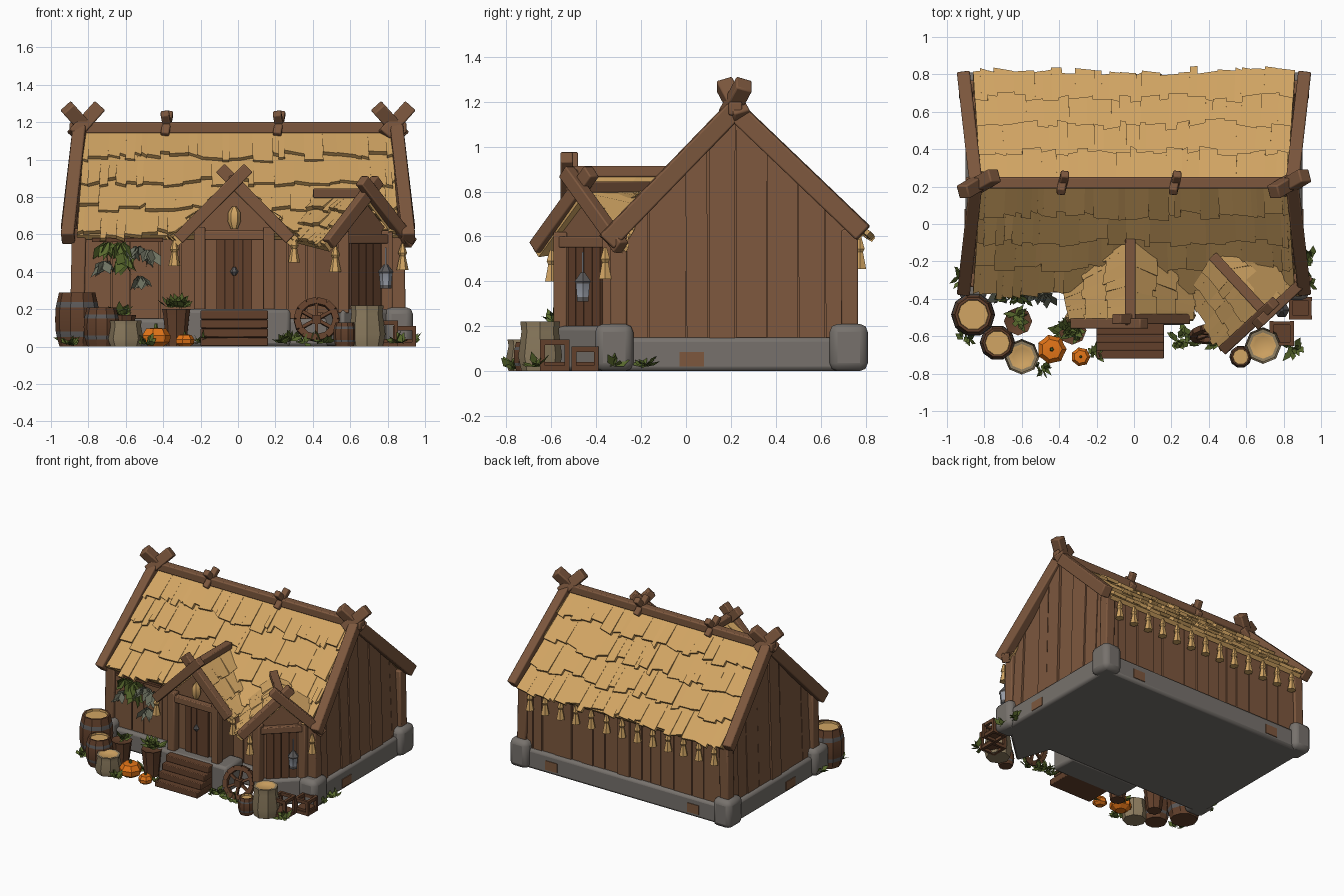
import bpy, bmesh, math, random
from mathutils import Vector as V

if "Cube" in bpy.data.objects:
    bpy.data.objects.remove(bpy.data.objects["Cube"])
random.seed(4)
rnd = random.uniform

def mat(name, r, g, b):
    m = bpy.data.materials.new(name)
    m.diffuse_color = [(c / 255) ** 2.2 for c in (r, g, b)] + [1]
    m.use_nodes = True
    m.node_tree.nodes["Principled BSDF"].inputs["Base Color"].default_value = m.diffuse_color
    return m

WOOD = mat("brown wood", 124, 88, 64)
DARK = mat("dark wood", 98, 66, 47)
THATCH = mat("straw thatch", 208, 163, 99)
STONE = mat("grey stone", 118, 113, 108)
IRON = mat("iron", 92, 90, 90)
SACK = mat("sackcloth", 140, 124, 96)
ORANGE = mat("pumpkin orange", 226, 116, 30)
GREEN = mat("leaf green", 88, 104, 48)
HERB = mat("dried herb", 108, 112, 96)
GLASS = mat("lantern glass", 150, 155, 165)

def finish(name, bm, *mats, bevel=0, smooth=30):
    bmesh.ops.recalc_face_normals(bm, faces=bm.faces)
    me = bpy.data.meshes.new(name)
    bm.to_mesh(me)
    bm.free()
    ob = bpy.data.objects.new(name, me)
    bpy.context.collection.objects.link(ob)
    for m in mats:
        me.materials.append(m)
    if bevel:
        md = ob.modifiers.new("bevel", 'BEVEL')
        md.width, md.segments = bevel, 2
    if smooth:
        bpy.ops.object.select_all(action='DESELECT')
        ob.select_set(True)
        bpy.context.view_layer.objects.active = ob
        bpy.ops.object.shade_smooth_by_angle(angle=math.radians(smooth))
    return ob

def slab(bm, pts, off):
    """prism from a polygon and an offset vector"""
    a = [bm.verts.new(V(p)) for p in pts]
    b = [bm.verts.new(V(p) + V(off)) for p in pts]
    bm.faces.new(a)
    bm.faces.new(b[::-1])
    for i in range(len(a)):
        j = (i + 1) % len(a)
        bm.faces.new((a[i], b[i], b[j], a[j]))

def box(bm, x0, x1, y0, y1, z0, z1):
    slab(bm, [(x0, y0, z0), (x1, y0, z0), (x1, y1, z0), (x0, y1, z0)], (0, 0, z1 - z0))

def beam(bm, a, b, w, h, up=(0, 0, 1)):
    """timber from a to b, w along side axis, h along up axis"""
    a, b = V(a), V(b)
    d = b - a
    s = d.cross(V(up)).normalized()
    u = s.cross(d).normalized()
    slab(bm, [a + s * w / 2 * i + u * h / 2 * j for i, j in ((-1, -1), (1, -1), (1, 1), (-1, 1))], d)

def lathe(bm, prof, n, loc, lobes=0):
    """profile of (radius, z, material index of the band above)"""
    rings = []
    for r, z, _ in prof:
        rings.append([bm.verts.new((loc[0] + r * (1 - lobes * (k % 2)) * math.cos(k * math.tau / n),
                                    loc[1] + r * (1 - lobes * (k % 2)) * math.sin(k * math.tau / n),
                                    loc[2] + z)) for k in range(n)])
    for i in range(len(rings) - 1):
        for k in range(n):
            f = bm.faces.new((rings[i][k], rings[i][(k + 1) % n], rings[i + 1][(k + 1) % n], rings[i + 1][k]))
            f.material_index = prof[i][2]
    bm.faces.new(rings[0][::-1])
    bm.faces.new(rings[-1]).material_index = prof[-1][2]

def leaves(name, spots, m, n=12, size=.06, lean=(0, 0, .4)):
    bm = bmesh.new()
    for p in spots:
        for _ in range(n):
            d = (V((rnd(-1, 1), rnd(-1, 1), rnd(-.2, .6))).normalized() + V(lean)).normalized()
            s = d.cross(V((rnd(-1, 1), rnd(-1, 1), 1))).normalized() * size * .28
            L, c = size * rnd(.7, 1.3), V(p) + V((rnd(-.02, .02), rnd(-.02, .02), 0))
            q = [c, c + d * L * .5 + s, c + d * L, c + d * L * .5 - s]
            bm.faces.new([bm.verts.new((v.x, v.y, max(v.z, .004))) for v in q])
    finish(name, bm, m, smooth=0)

def thatch(name, r0, r1, e0, e1, rows, cols):
    """overlapping ragged straw bundles from a ridge line to an eave line"""
    r0, r1, e0, e1 = map(V, (r0, r1, e0, e1))
    n = (r1 - r0).cross(e0 - r0).normalized()
    n = n if n.z > 0 else -n
    S = lambda u, v: r0.lerp(r1, u).lerp(e0.lerp(e1, u), v)
    bm = bmesh.new()
    slab(bm, [S(0, 0), S(1, 0), S(1, 1), S(0, 1)], n * -.03)
    for i in range(rows):
        u = 0
        while u < 1:
            w = min(u + rnd(.4, 1.6) / cols, 1)
            v0, v1 = max(i / rows - .03, 0), (i + 1) / rows
            t, k = n * rnd(.022, .036), rnd(-.02, .05)
            slab(bm, [S(u, v0) + n * .004, S(w, v0) + n * .004,
                      S(w, v1 + k + rnd(-.02, .02)) + t, S(u, v1 + k + rnd(-.02, .02)) + t], n * -.024)
            u = w
    finish(name, bm, THATCH, smooth=0)

def roof_z(y):
    return 1.12 - (.22 - y) * 1.0 if y < .22 else 1.12 - (y - .22) * .93

# rotated corner bay: s along its face, o outward
def B(s, o, z):
    return V((.66 + .73 * s + .68 * o, -.43 + .68 * s - .73 * o, z))

# --- stone footing
bm = bmesh.new()
box(bm, -.9, .9, -.35, .77, 0, .15)
box(bm, -.32, .28, -.54, -.33, 0, .2)
slab(bm, [B(-.2, .06, 0), B(.2, .06, 0), (.86, -.28, 0), (.45, -.28, 0)], (0, 0, .2))
finish("stone_footing", bm, STONE, bevel=.02)
bm = bmesh.new()
for sx in (-1, 1):
    for y in (-.32, .725):
        box(bm, sx * .86 - .075, sx * .86 + .075, y - .085, y + .085, 0, .21)
finish("corner_stones", bm, STONE, bevel=.035)
bm = bmesh.new()
for sx in (-1, 1):
    box(bm, sx * .9 - .005, sx * .9 + .005, -.03, .08, .02, .085)
    box(bm, sx * .6 - .05, sx * .6 + .05, .767, .775, .03, .1)
finish("patch_bricks", bm, WOOD)

# --- main walls, gable planks and corner posts
bm = bmesh.new()
prof = [(-.3, .12), (.73, .12), (.73, roof_z(.73)), (.22, 1.12), (-.3, roof_z(-.3))]
slab(bm, [(-.84, y, z) for y, z in prof], (1.68, 0, 0))
finish("main_walls", bm, WOOD)
bm = bmesh.new()
for sx in (-1, 1):
    cuts = [-.29, -.17, .0, .1, .22, .36, .5, .62, .74]
    for a, b in zip(cuts, cuts[1:]):
        k = rnd(-.02, .02)
        slab(bm, [(sx * .865, a + .004, .13), (sx * .865, b - .002, .13), (sx * .84, b - .004 + k * .4, roof_z(b)),
                  (sx * .84, a + k * .4, roof_z(a))], (sx * rnd(.004, .022), 0, 0))
x = -.84
while x < .8:
    w = min(x + rnd(.07, .17), .84)
    box(bm, x + .003, w - .003, .72, rnd(.737, .752), .13, .64)
    box(bm, x + .003, w - .003, rnd(-.325, -.31), -.29, .13, .6)
    x = w
finish("wall_planks", bm, WOOD)
bm = bmesh.new()
for sx in (-1, 1):
    for y in (-.3, .73):
        beam(bm, (sx * .86, y, .15), (sx * .85, y, .63), .075, .075, (0, 1, 0))
finish("corner_posts", bm, WOOD, bevel=.008)

# --- main roof
thatch("front_thatch", (-.82, .21, 1.15), (.82, .21, 1.15), (-.86, -.35, .595), (.86, -.35, .595), 4, 24)
thatch("back_thatch", (-.82, .22, 1.15), (.82, .22, 1.15), (-.86, .79, .605), (.86, .79, .605), 4, 24)
bm = bmesh.new()
beam(bm, (-.9, .22, 1.17), (.9, .22, 1.17), .06, .06)
for sx in (-1, 1):
    for y, z in ((-.355, .575), (.79, .615)):
        beam(bm, (sx * .845, .215, 1.165), (sx * .91, y, z), .07, .085)
    for t in (-1, 1):
        beam(bm, (sx * .83 - t * .05, .215 - t * .035, 1.13), (sx * .83 + t * .085, .215 + t * .045, 1.28), .075, .075, (0, 1, 0))
for x in (-.38, .22):
    for t in (-1, 1):
        beam(bm, (x - t * .012, .22 - t * .05, 1.13), (x + t * .012, .22 + t * .05, 1.25), .045, .045, (1, 0, 0))
finish("roof_timbers", bm, WOOD, bevel=.008)

# --- entrance porch
bm = bmesh.new()
slab(bm, [(-.22, -.45, .18), (.18, -.45, .18), (.18, -.45, .63), (-.02, -.45, .86), (-.22, -.45, .63)], (0, .25, 0))
finish("porch_walls", bm, WOOD)
for s in (-1, 1):
    thatch("porch_thatch", (-.02, -.53, .87), (-.02, -.08, .87), (-.02 + s * .32, -.51, .56), (-.02 + s * .34, -.33, .58), 3, 6)
bm = bmesh.new()
beam(bm, (-.02, -.54, .89), (-.02, -.08, .89), .055, .05)
for s in (-1, 1):
    o = .012 * s
    beam(bm, (-.02 - s * .075, -.52 + o, .955), (-.02 + s * .3, -.52 + o, .575), .055, .065, (0, 0, 1))
    beam(bm, (-.02 + s * .185, -.49, .18), (-.02 + s * .185, -.49, .64), .06, .06, (0, 1, 0))
beam(bm, (-.21, -.49, .595), (.17, -.49, .595), .05, .05)
finish("porch_timbers", bm, WOOD, bevel=.006)
bm = bmesh.new()
for k in range(4):
    box(bm, -.115 + k * .0485, -.07 + k * .0485, -.47, -.44, .2, .57)
finish("door_planks", bm, DARK)
bm = bmesh.new()
lathe(bm, [(.008, 0, 0), (.022, .02, 0), (.008, .045, 0)], 6, (-.02, -.475, .38))
finish("door_knocker", bm, IRON)
bm = bmesh.new()
lathe(bm, [(.018, 0, 0), (.035, .04, 0), (.032, .09, 0), (.01, .12, 0)], 6, (-.02, -.475, .63))
finish("gable_straw_charm", bm, THATCH)
bm = bmesh.new()
for k in range(4):
    box(bm, -.2, .16, -.72 + k * .043, -.5, k * .048 + .002, k * .048 + .05)
finish("entrance_steps", bm, DARK, bevel=.005)

# --- diagonal corner bay
bm = bmesh.new()
slab(bm, [B(-.17, .02, .18), B(.17, .02, .18), B(.17, .02, .62), B(0, .02, .78), B(-.17, .02, .62)], B(0, -.2, 0) - B(0, .0, 0))
finish("bay_walls", bm, WOOD)
thatch("bay_thatch_left", B(0, .06, .80), (.42, -.17, .80), B(-.3, .05, .53), (.3, -.37, .575), 3, 6)
thatch("bay_thatch_right", B(0, .06, .80), (.42, -.17, .80), B(.28, .05, .54), (.77, -.2, .74), 3, 6)
bm = bmesh.new()
beam(bm, B(0, .08, .82), (.42, -.17, .82), .055, .05)
for s in (-1, 1):
    o = .065 + .012 * s
    beam(bm, B(-s * .07, o, .89), B(s * .29, o, .55), .055, .065)
    beam(bm, B(s * .16, .03, .18), B(s * .16, .03, .62), .06, .06, (1, 0, 0))
beam(bm, B(-.18, .03, .575), B(.18, .03, .575), .05, .05)
finish("bay_timbers", bm, WOOD, bevel=.006)
bm = bmesh.new()
for k in range(4):
    s = -.105 + k * .054
    slab(bm, [B(s, .02, .2), B(s + .05, .02, .2), B(s + .05, .02, .55), B(s, .02, .55)], B(0, .015, 0) - B(0, 0, 0))
finish("bay_panel_planks", bm, DARK)
bm = bmesh.new()
lathe(bm, [(.03, 0, 1), (.03, .02, 0), (.036, .08, 1), (.042, .09, 1), (.01, .13, 1)], 6, (.79, -.46, .31))
beam(bm, (.79, -.46, .43), (.79, -.46, .53), .008, .008, (0, 1, 0))
finish("hanging_lantern", bm, GLASS, IRON)

# --- straw tassels under the eaves
bm = bmesh.new()
spots = [(-.78 + k * .13, .775, .455) for k in range(13)]
spots += [(-.34, -.5, .43), (.52, -.6, .4), (.88, -.36, .41), (.3, -.49, .45)]
for p in spots:
    lathe(bm, [(.032, 0, 0), (.016, .075, 0), (.024, .09, 0), (.008, .14, 0)], 6, p)
finish("straw_tassels", bm, THATCH)

# --- barrels, sacks, pots
def barrel(x, y, r, h):
    bm = bmesh.new()
    lathe(bm, [(r * .8, 0, 0), (r * .92, h * .18, 1), (r * .97, h * .28, 0), (r, h * .5, 0), (r * .97, h * .72, 1),
               (r * .92, h * .82, 0), (r * .82, h, 0), (r * .7, h, 2), (r * .68, h - .015, 2)], 10, (x, y, 0))
    finish("barrel", bm, DARK, IRON, THATCH)
def sack(x, y, r, h):
    bm = bmesh.new()
    lathe(bm, [(r * .85, 0, 0), (r, h * .3, 0), (r * .85, h * .8, 0), (r * .9, h, 0), (r * .72, h, 1), (r * .5, h - .01, 1)], 8, (x, y, 0))
    finish("grain_sack", bm, SACK, THATCH)
barrel(-.86, -.485, .118, .29)
barrel(-.73, -.635, .095, .21)
barrel(.57, -.71, .06, .13)
sack(-.6, -.71, .095, .14)
sack(.69, -.65, .098, .22)
bm = bmesh.new()
for x, y, z, r, h in ((-.62, -.52, 0, .07, .17), (-.33, -.57, 0, .07, .2)):
    lathe(bm, [(r * .75, 0, 0), (r, h * .85, 0), (r * 1.08, h, 0), (r * .8, h - .01, 0)], 8, (x, y, z))
finish("plant_pots", bm, DARK)
bm = bmesh.new()
for x, y, r in ((-.44, -.67, .08), (-.285, -.71, .052)):
    lathe(bm, [(r * .5, 0, 0), (r * .95, r * .3, 0), (r, r * .75, 0), (r * .7, r * 1.2, 0), (r * .2, r * 1.25, 0)], 14, (x, y, 0), .12)
    lathe(bm, [(r * .16, r * 1.2, 1), (r * .1, r * 1.55, 1)], 5, (x, y, 0))
finish("pumpkins", bm, ORANGE, GREEN)

# --- crates and leaning wheel
bm = bmesh.new()
for x, y, s, h in ((.79, -.585, .055, .14), (.89, -.45, .05, .11)):
    for a, b in ((-1, -1), (1, -1), (1, 1), (-1, 1)):
        beam(bm, (x + a * s, y + b * s, 0), (x + a * s, y + b * s, h), .022, .022, (0, 1, 0))
        for z in (.012, h - .012):
            beam(bm, (x + a * s, y + b * s, z), (x - b * s, y + a * s, z), .02, .024)
    box(bm, x - s, x + s, y - s, y + s, .02, .04)
finish("crates", bm, DARK)
bm = bmesh.new()
W = lambda a, r: V((.42 + r * math.cos(a), -.585 + .35 * r * math.sin(a) + .12 * r * math.cos(a), .145 + .95 * r * math.sin(a)))
for k in range(12):
    a, b = k * math.tau / 12, (k + 1) * math.tau / 12
    beam(bm, W(a, .105), W(b, .105), .035, .03, (0, 1, -.35))
    if k % 2:
        beam(bm, W(0, 0), W(a, .1), .018, .018, (0, 1, -.35))
box(bm, .395, .445, -.61, -.56, .12, .17)
finish("cart_wheel", bm, DARK)

# --- plants and drying herbs
leaves("pot_leaves", [(-.33, -.57, .21), (-.36, -.56, .21), (-.3, -.57, .21), (-.63, -.5, .17)], GREEN, 16, .07)
leaves("ground_leaves", [(.23, -.62, .02), (.29, -.61, .03), (.36, -.62, .02), (-.5, -.77, .01), (-.38, -.57, .02), (-.2, -.68, .02),
       (.86, -.66, .02), (.93, -.32, .02), (.94, -.19, .02), (-.93, -.28, .03), (.46, -.63, .02), (-.9, -.6, .01)], GREEN, 12, .065)
leaves("green_herbs", [(-.7, -.37, .56), (-.62, -.37, .56), (-.61, -.37, .5)], GREEN, 12, .11, (0, -.1, -1.6))
leaves("grey_herbs", [(-.54, -.37, .54), (-.48, -.37, .52), (-.7, -.37, .46), (-.52, -.36, .38)], HERB, 10, .1, (0, -.1, -1.4))
bm = bmesh.new()
beam(bm, (-.78, -.355, .57), (-.4, -.355, .57), .02, .02)
finish("herb_rail", bm, DARK)
